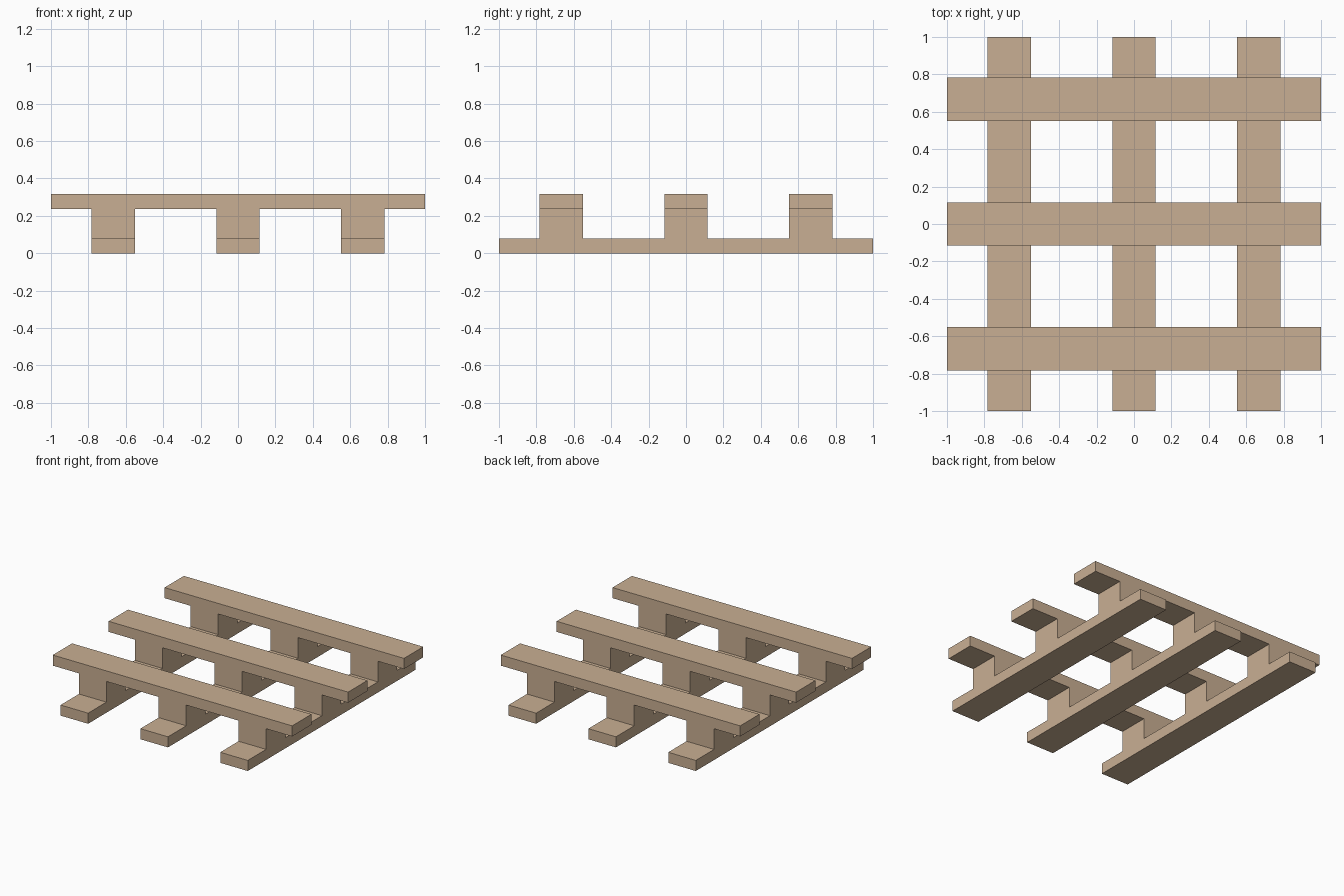
import bpy

if "Cube" in bpy.data.objects:
    bpy.data.objects.remove(bpy.data.objects["Cube"])

wood = bpy.data.materials.new("light_wood")
wood.diffuse_color = (0.584, 0.429, 0.292, 1)
wood.use_nodes = True
wood.node_tree.nodes["Principled BSDF"].inputs["Base Color"].default_value = wood.diffuse_color

WIDTH = 0.23              # board and block width
ROWS = (-0.667, 0.0, 0.667)
Z1, Z2, TOP = 0.08, 0.236, 0.316


def box(name, x, y, z0, z1, sx, sy):
    bpy.ops.mesh.primitive_cube_add(size=1, location=(x, y, (z0 + z1) / 2))
    ob = bpy.context.object
    ob.name = name
    ob.scale = (sx, sy, z1 - z0)
    bpy.ops.object.transform_apply(location=False, rotation=False, scale=True)
    ob.data.materials.append(wood)


for i, p in enumerate(ROWS, 1):
    # bottom runners go front to back, top boards go side to side
    box(f"bottom_board_{i}", p, 0, 0, Z1, WIDTH, 2)
    box(f"top_board_{i}", 0, p, Z2, TOP, 2, WIDTH)
    # spacer blocks at each crossing
    for j, q in enumerate(ROWS, 1):
        box(f"spacer_block_{i}_{j}", p, q, Z1, Z2, WIDTH, WIDTH)
